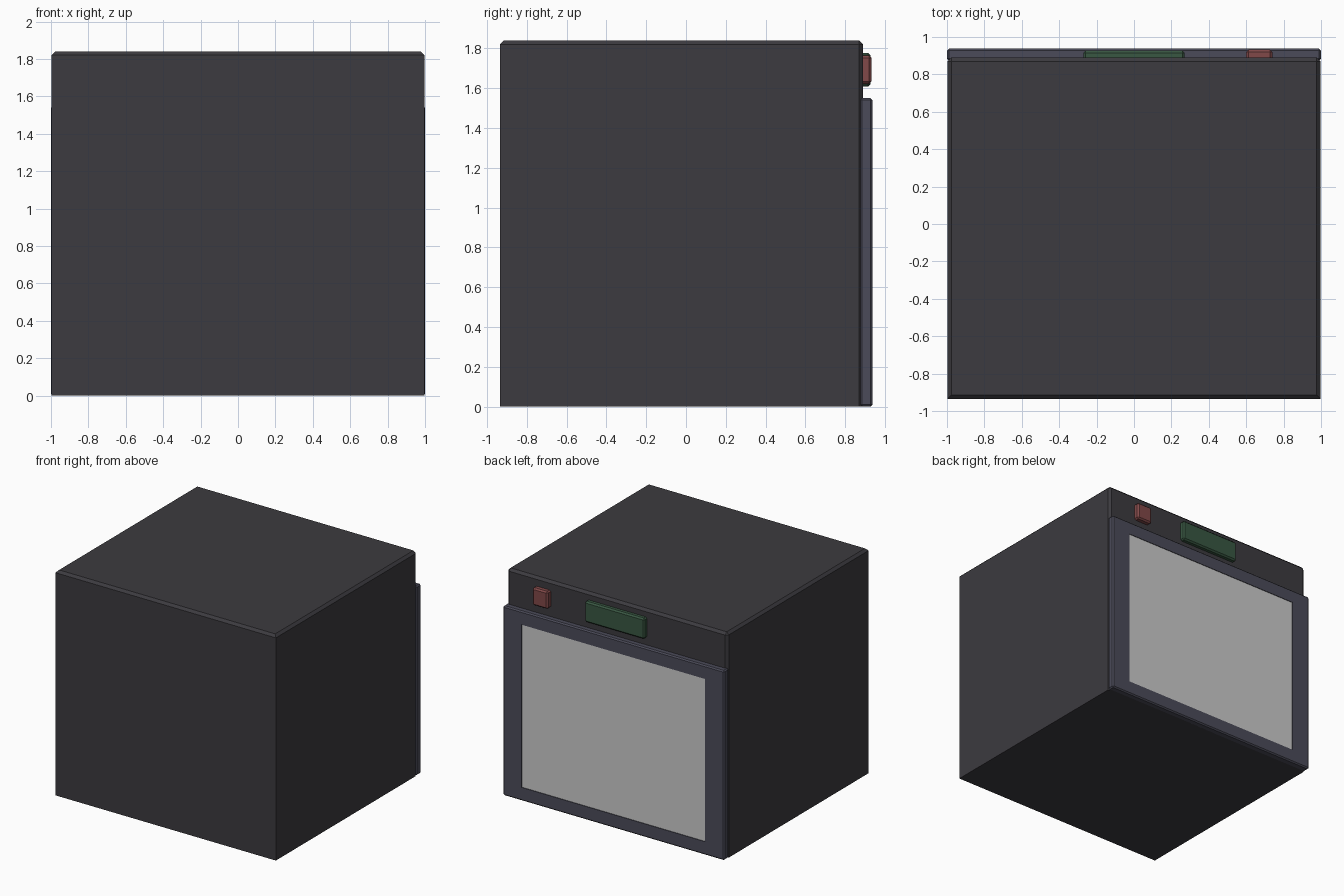
import bpy, bmesh
from mathutils import Vector

if "Cube" in bpy.data.objects:
    bpy.data.objects.remove(bpy.data.objects["Cube"])


def material(name, rgb):
    m = bpy.data.materials.new(name)
    m.diffuse_color = (*rgb, 1)
    m.use_nodes = True
    m.node_tree.nodes["Principled BSDF"].inputs["Base Color"].default_value = m.diffuse_color
    return m


def box(name, lo, hi, mat=None, bevel=0.0, pick=lambda c: True, edit=None):
    """Box between two corners; bevels the edges whose midpoint passes pick()."""
    lo, hi = Vector(lo), Vector(hi)
    bm = bmesh.new()
    bmesh.ops.create_cube(bm, size=1)
    for v in bm.verts:
        v.co = Vector([(lo[i] + hi[i]) / 2 + v.co[i] * (hi[i] - lo[i]) for i in range(3)])
    if bevel:
        edges = [e for e in bm.edges if pick((e.verts[0].co + e.verts[1].co) / 2)]
        bmesh.ops.bevel(bm, geom=edges, offset=bevel, segments=1, affect='EDGES')
    if edit:
        edit(bm)
    bmesh.ops.recalc_face_normals(bm, faces=bm.faces)
    me = bpy.data.meshes.new(name)
    bm.to_mesh(me)
    bm.free()
    ob = bpy.data.objects.new(name, me)
    bpy.context.collection.objects.link(ob)
    if mat:
        me.materials.append(mat)
    return ob


shell = material("shell", (0.045, 0.043, 0.050))
frame = material("frame", (0.07, 0.07, 0.10))
green = material("green", (0.04, 0.095, 0.054))
red = material("red", (0.22, 0.066, 0.066))

# Main cabinet, chamfered around the top and along the control side
TOP, BACK = 1.84, 0.89
box("cabinet", (-0.997, -0.935, 0), (0.997, BACK, TOP), shell, 0.02,
    lambda c: c.z > TOP - 0.001 or (c.y > BACK - 0.001 and c.z > 0.001))

# Door frame with a shallow window recess
WX, WZ0, WZ1, DEPTH = 0.83, 0.11, 1.44, 0.012


def recess(bm):
    face = max(bm.faces, key=lambda f: f.calc_center_median().y)
    bmesh.ops.inset_region(bm, faces=[face], thickness=0.05)
    for v in face.verts:
        v.co.x = WX if v.co.x > 0 else -WX
        v.co.z = WZ1 if v.co.z > 0.8 else WZ0
    side = bmesh.ops.extrude_discrete_faces(bm, faces=[face])["faces"][0]
    for v in side.verts:
        v.co.y -= DEPTH


box("door_frame", (-1, 0.875, 0), (1, 0.937, 1.55), frame, 0.01, edit=recess)

# Window pane (grey)
box("door_window", (-WX, 0.90, WZ0), (WX, 0.932, WZ1))

# Controls above the door
box("display", (-0.27, 0.87, 1.608), (0.27, 0.927, 1.778), green, 0.012)
box("power_button", (0.60, 0.87, 1.622), (0.74, 0.932, 1.765), red, 0.012)
